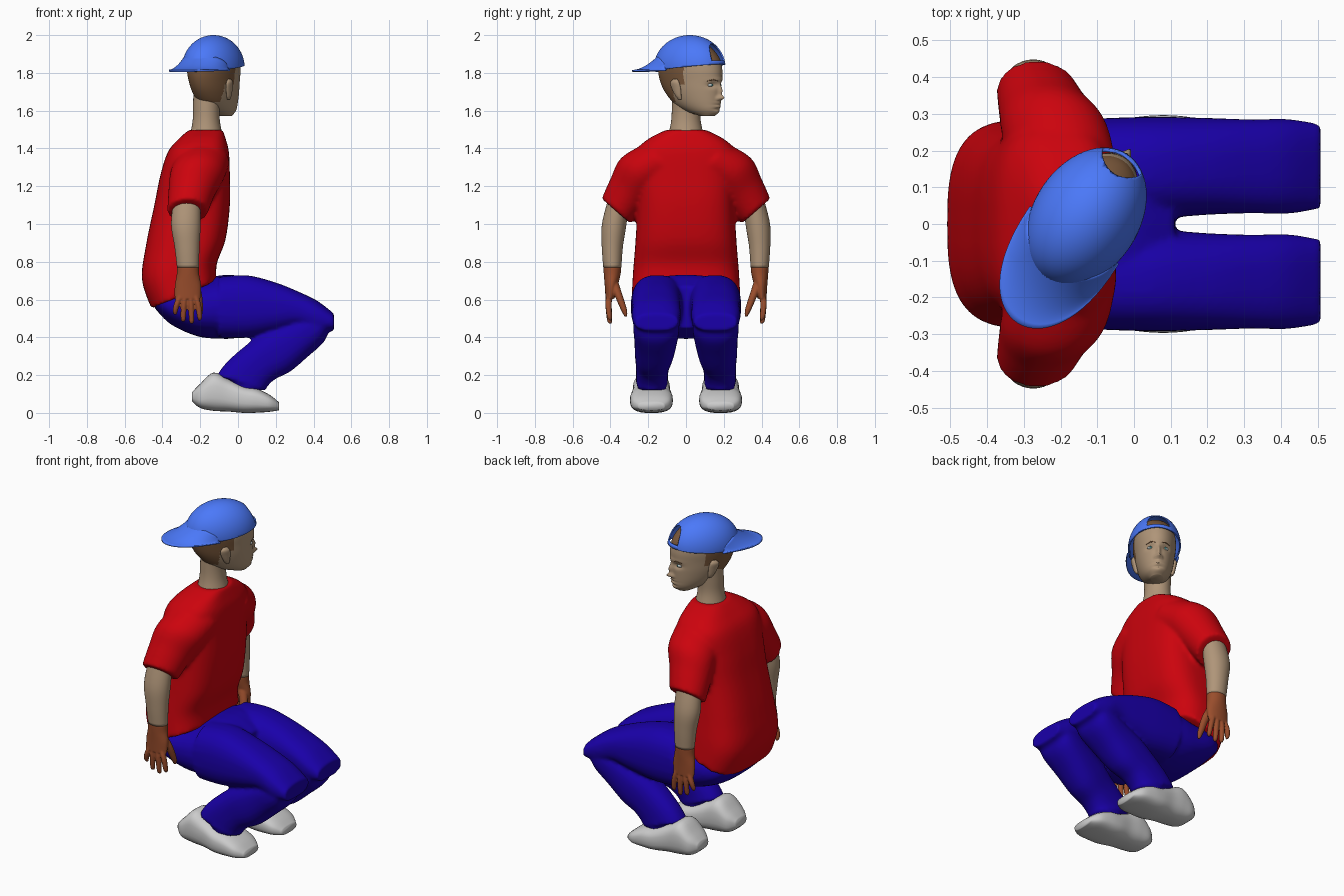
import bpy, bmesh, math
from mathutils import Matrix, Vector

if "Cube" in bpy.data.objects:
    bpy.data.objects.remove(bpy.data.objects["Cube"])


def mat(name, r, g, b):
    m = bpy.data.materials.new(name)
    m.diffuse_color = (r, g, b, 1)
    m.use_nodes = True
    m.node_tree.nodes["Principled BSDF"].inputs["Base Color"].default_value = m.diffuse_color
    return m


RED = mat("red_cloth", 0.6, 0.001, 0.004)
NAVY = mat("navy_cloth", 0.01, 0.0, 0.4)
BLUE = mat("blue_cloth", 0.07, 0.19, 0.95)
SKIN = mat("skin", 0.43, 0.3, 0.19)
TAN = mat("hand_skin", 0.32, 0.075, 0.025)
HAIR = mat("hair", 0.2, 0.1, 0.045)
EYE = mat("eye", 0.5, 0.55, 0.55)
IRIS = mat("iris", 0.05, 0.25, 0.25)


def smooth_path(rings, steps):
    """Catmull-Rom through ring tuples."""
    out = []
    for i in range(len(rings) - 1):
        p0, p1 = rings[max(i - 1, 0)], rings[i]
        p2, p3 = rings[i + 1], rings[min(i + 2, len(rings) - 1)]
        for k in range(steps):
            t = k / steps
            out.append([0.5 * (2 * b + (c - a) * t + (2 * a - 5 * b + 4 * c - d) * t * t
                               + (3 * b - a - 3 * c + d) * t ** 3)
                        for a, b, c, d in zip(p0, p1, p2, p3)])
    return out + [list(rings[-1])]


def loft(bm, rings, side=1, power=2.0, n=32, steps=5):
    """Tube through rings (x, y, z, half a, half b, tilt about y, tilt about x)."""
    rings = [tuple(r) + (0,) * (7 - len(r)) for r in rings]
    loops = []
    for x, y, z, a, b, ty, tx in smooth_path(rings, steps):
        ty, tx = math.radians(ty), math.radians(tx)
        u, v = Vector((math.cos(ty), 0, math.sin(ty))), Vector((0, math.cos(tx), math.sin(tx)))
        loop = []
        for i in range(n):
            c, s = math.cos(math.tau * i / n), math.sin(math.tau * i / n)
            p = (Vector((x, y, z)) + u * a * math.copysign(abs(c) ** (2 / power), c)
                 + v * b * math.copysign(abs(s) ** (2 / power), s))
            loop.append(bm.verts.new((p.x, p.y * side, p.z)))
        loops.append(loop)
    for l0, l1 in zip(loops, loops[1:]):
        for i in range(n):
            j = (i + 1) % n
            bm.faces.new((l0[i], l0[j], l1[j], l1[i]))
    bm.faces.new(loops[0])
    bm.faces.new(loops[-1])


def finish(name, bm, *mats, matrix=None, remesh=0, relax=6):
    bmesh.ops.recalc_face_normals(bm, faces=bm.faces)
    me = bpy.data.meshes.new(name)
    bm.to_mesh(me)
    bm.free()
    for m in mats:
        me.materials.append(m)
    ob = bpy.data.objects.new(name, me)
    bpy.context.collection.objects.link(ob)
    if matrix:
        ob.matrix_world = matrix
    me.shade_smooth()
    if remesh:
        r = ob.modifiers.new("fuse", 'REMESH')
        r.mode, r.voxel_size, r.use_smooth_shade = 'VOXEL', remesh, True
        s = ob.modifiers.new("relax", 'SMOOTH')
        s.factor, s.iterations = 0.5, relax
    return ob


def ball(bm, loc, size):
    bmesh.ops.create_uvsphere(bm, u_segments=24, v_segments=16, radius=1,
                              matrix=Matrix.Translation(loc) @ Matrix.Diagonal((*size, 1)))


# Shirt: torso and two sleeves fused
bm = bmesh.new()
loft(bm, [(-.287, 0, .625, .186, .287, 23), (-.31, 0, .75, .203, .28, 12), (-.277, 0, .9, .212, .268, 5),
          (-.243, 0, 1.1, .2, .257), (-.228, 0, 1.25, .185, .26), (-.21, 0, 1.38, .162, .265),
          (-.19, 0, 1.45, .125, .2), (-.17, 0, 1.498, .09, .105)], power=2.9, n=48)
for s in (1, -1):
    loft(bm, [(-.19, .14, 1.33, .145, .125, 0, 50), (-.215, .25, 1.26, .145, .13, 0, 43),
              (-.245, .31, 1.165, .124, .117, 0, 40), (-.267, .37, 1.068, .108, .102, 0, 41)], s)
finish("shirt", bm, RED, remesh=.011, relax=8)

# Trousers: seat, thighs and bent lower legs fused
bm = bmesh.new()
loft(bm, [(-.445, 0, .6, .04, .2, 90), (-.36, 0, .572, .1, .265, 90), (-.22, 0, .553, .146, .282, 90),
          (-.1, 0, .56, .167, .287, 90), (0, 0, .562, .163, .27, 90), (.11, 0, .56, .11, .18, 90)], power=2.4)
for s in (1, -1):
    loft(bm, [(-.1, .15, .56, .162, .138, 90), (.05, .153, .563, .165, .139, 90),
              (.2, .157, .558, .132, .132, 90), (.32, .157, .547, .095, .128, 90),
              (.42, .157, .508, .085, .129, 90), (.508, .157, .48, .046, .115, 90)], s, 2.5)
    loft(bm, [(.455, .157, .49, .05, .115, -53), (.4, .157, .45, .092, .122, -53),
              (.3, .16, .385, .112, .113, -53), (.2, .168, .32, .127, .103, -53),
              (.115, .176, .265, .118, .09, -50), (.045, .18, .2, .125, .084, -32),
              (.02, .18, .158, .138, .085, -16)], s, 2.4)
    # ankle fill down to the shoe
    loft(bm, [(.03, .18, .2, .08, .07), (.045, .18, .12, .1, .075)], s)
finish("trousers", bm, NAVY, remesh=.011, relax=5)

for s, side in ((1, "left"), (-1, "right")):
    # Shoe
    bm = bmesh.new()
    loft(bm, [(-.243, .183, .085, .025, .05, 90), (-.2, .183, .09, .064, .087, 90),
              (-.13, .183, .112, .101, .098, 90), (-.05, .183, .093, .086, .1, 90),
              (.03, .183, .072, .072, .111, 90), (.1, .183, .065, .064, .113, 90),
              (.17, .183, .05, .044, .103, 90), (.217, .183, .035, .021, .068, 90)], s, 2.8)
    finish(side + "_shoe", bm)

    # Forearm
    bm = bmesh.new()
    loft(bm, [(-.27, .355, 1.14, .07, .055), (-.276, .38, 1.0, .078, .065),
              (-.27, .39, .88, .066, .056), (-.265, .39, .77, .058, .048)], s)
    finish(side + "_arm", bm, SKIN)

    # Hand with fingers and thumb
    bm = bmesh.new()
    loft(bm, [(-.265, .39, .775, .058, .048), (-.265, .391, .73, .06, .044),
              (-.265, .396, .67, .07, .034), (-.267, .402, .605, .068, .024)], s)
    for x, tx, tz in ((-.322, -.332, .52), (-.286, -.29, .482), (-.249, -.246, .472), (-.213, -.203, .49)):
        loft(bm, [(x * .5 - .133, .4, .65, .017, .018), (x, .41, .58, .016, .017),
                  (tx, .405, tz + .02, .014, .014), (tx, .4, tz, .007, .007)], s, n=12)
    loft(bm, [(-.245, .385, .7, .03, .025), (-.215, .36, .63, .024, .022),
              (-.203, .33, .55, .018, .017), (-.2, .318, .51, .008, .008)], s, n=16)
    finish(side + "_hand", bm, TAN, remesh=.005, relax=3)

# Neck
bm = bmesh.new()
loft(bm, [(-.168, 0, 1.42, .1, .11), (-.168, 0, 1.5, .08, .087), (-.168, 0, 1.56, .071, .077),
          (-.166, .003, 1.63, .072, .078), (-.155, .01, 1.72, .08, .085)])
finish("neck", bm, SKIN)

# Head frame: local +x is the face direction
HEAD = Matrix.Translation((-.13, .02, 0)) @ Matrix.Rotation(math.radians(57), 4, 'Z')

# Head with face relief: bumps (y, z, spread y, spread z, height)
bm = bmesh.new()
prof = [(1.572, .07, .15, .035), (1.6, -.02, .178, .064), (1.64, -.09, .184, .085), (1.7, -.145, .188, .101),
        (1.76, -.175, .19, .11), (1.82, -.185, .19, .117), (1.88, -.172, .172, .113),
        (1.94, -.125, .115, .088), (1.975, -.05, .05, .04)]
loft(bm, [((b + f) / 2, 0, z, (f - b) / 2, w) for z, b, f, w in prof], n=128, steps=8)
bumps = [(0, 1.668, .014, .012, .03), (0, 1.705, .011, .028, .018), (.018, 1.664, .008, .008, .01),
         (-.018, 1.664, .008, .008, .01), (.042, 1.735, .022, .014, -.016), (-.042, 1.735, .022, .014, -.016),
         (0, 1.64, .024, .005, .008), (0, 1.632, .03, .003, -.007), (0, 1.622, .02, .006, .008),
         (0, 1.608, .03, .006, -.006), (0, 1.588, .025, .012, .008), (0, 1.765, .06, .01, .004)]
for v in bm.verts:
    if v.co.x > .08:
        y, z = v.co.y, v.co.z
        v.co.x += sum(h * math.exp(-((y - by) / sy) ** 2 - ((z - bz) / sz) ** 2) for by, bz, sy, sz, h in bumps)
for f in bm.faces:
    c = f.calc_center_median()
    f.material_index = int(c.z > 1.86 or (c.x < .035 and c.z > 1.74) or (c.x < -.045 and c.z > 1.65))
finish("head", bm, SKIN, HAIR, matrix=HEAD)

for s, side in ((1, "left"), (-1, "right")):
    # Ear
    bm = bmesh.new()
    loft(bm, [(.0, .096, 1.66, .01, .006), (-.006, .102, 1.68, .018, .011), (-.015, .11, 1.72, .028, .012),
              (-.02, .115, 1.75, .027, .012), (-.018, .113, 1.767, .012, .006)], s, n=24)
    finish(side + "_ear", bm, SKIN, matrix=HEAD)
    # Eye and iris
    bm = bmesh.new()
    ball(bm, (.156, s * .042, 1.735), (.014, .017, .009))
    finish(side + "_eye", bm, EYE, matrix=HEAD)
    bm = bmesh.new()
    ball(bm, (.167, s * .042, 1.735), (.005, .006, .006))
    finish(side + "_iris", bm, IRIS, matrix=HEAD)
    # Eyebrow
    bm = bmesh.new()
    loft(bm, [(.186, .018, 1.757, .004, .002, 0, 90), (.176, .042, 1.763, .005, .004, 0, 90),
              (.153, .066, 1.757, .004, .002, 0, 90)], s, n=12)
    finish(side + "_eyebrow", bm, HAIR, matrix=HEAD)

# Cutter for the arched cap opening above the forehead
bm = bmesh.new()
arch = [(.062 * math.cos(math.pi * i / 16), 1.866 + .088 * math.sin(math.pi * i / 16)) for i in range(17)]
face = bm.faces.new([bm.verts.new((.08, y, z)) for y, z in arch])
ext = bmesh.ops.extrude_face_region(bm, geom=[face])
bmesh.ops.translate(bm, vec=(.2, 0, 0), verts=[g for g in ext["geom"] if isinstance(g, bmesh.types.BMVert)])
cutter = finish("opening_cutter", bm, matrix=HEAD)
cutter.hide_render = True
cutter.hide_set(True)

# Cap dome: half ellipsoid with a tilted rim
bm = bmesh.new()
bmesh.ops.create_uvsphere(bm, u_segments=64, v_segments=40, radius=1,
                          matrix=Matrix.Translation((0, 0, 1.83)) @ Matrix.Diagonal((.205, .145, .17, 1)))
bmesh.ops.bisect_plane(bm, geom=bm.verts[:] + bm.edges[:] + bm.faces[:], plane_co=(0, 0, 1.826),
                       plane_no=(-.1, 0, 1), clear_inner=True)
cap = finish("cap_dome", bm, BLUE, matrix=HEAD)
cap.modifiers.new("thickness", 'SOLIDIFY').thickness = .008
cut = cap.modifiers.new("opening", 'BOOLEAN')
cut.operation, cut.object, cut.solver = 'DIFFERENCE', cutter, 'EXACT'

# Cap brim, worn to the back and flowing out of the dome
bm = bmesh.new()
grid = []
for i in range(33):
    a = math.radians(-90 + 180 * i / 32)
    c, s = max(math.cos(a), 0), math.sin(a)
    row = []
    for k in range(13):
        t = k / 12
        x = -.06 - (.105 * c * (1 - t) + .285 * c ** .8 * t)
        row.append(bm.verts.new((x, s * (.13 + .014 * t), 1.81 + .085 * c ** .5 * (1 - t) ** 1.8 + .006 * (1 - c))))
    grid.append(row)
for r0, r1 in zip(grid, grid[1:]):
    for k in range(12):
        bm.faces.new((r0[k], r0[k + 1], r1[k + 1], r1[k]))
brim = finish("cap_brim", bm, BLUE, matrix=HEAD)
sol = brim.modifiers.new("thickness", 'SOLIDIFY')
sol.thickness, sol.offset = .01, 0
